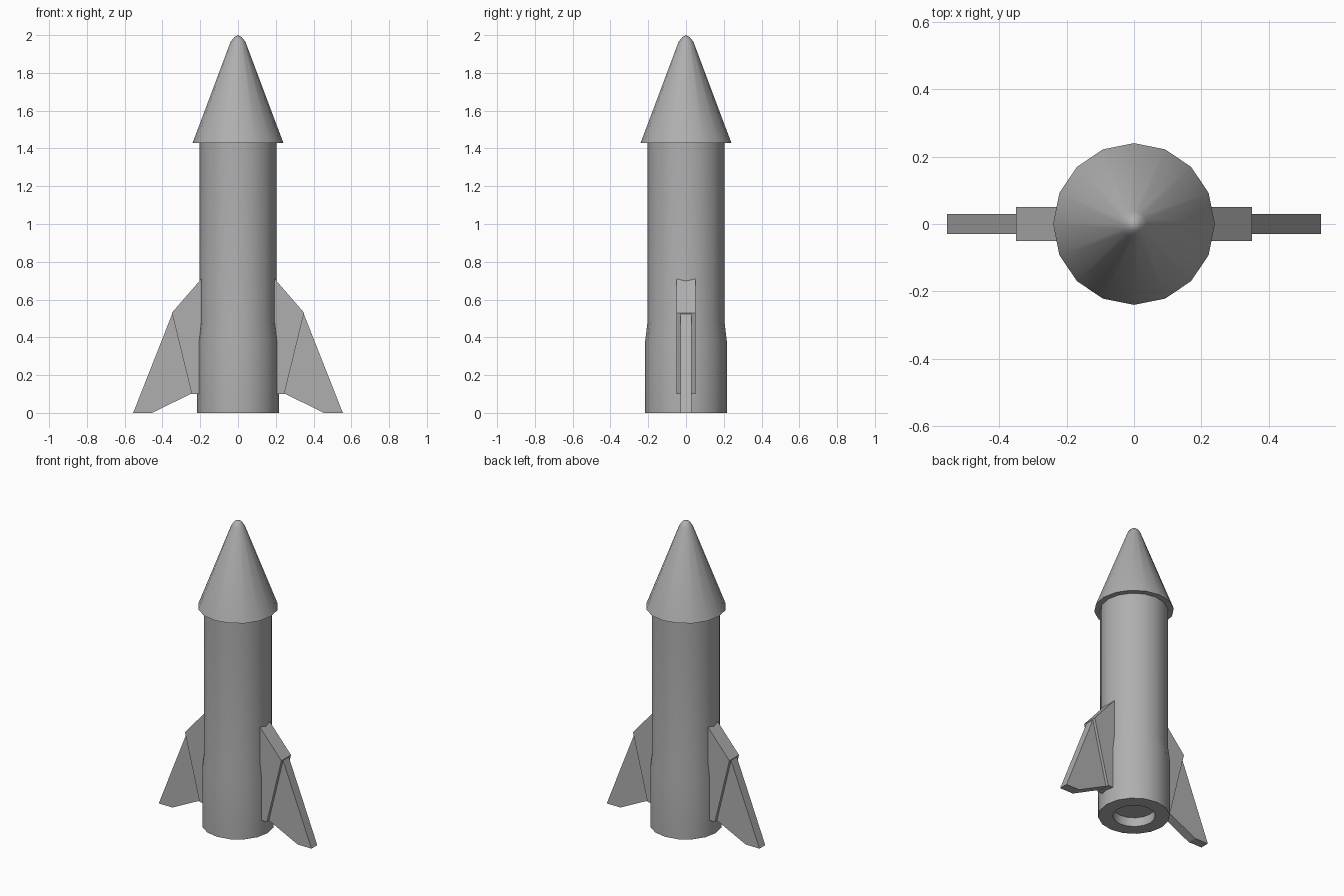
import bpy, bmesh, math

if "Cube" in bpy.data.objects:
    bpy.data.objects.remove(bpy.data.objects["Cube"])

SIDES = 16

grey = bpy.data.materials.new("dark_grey")
grey.diffuse_color = (0.43, 0.43, 0.43, 1)
grey.use_nodes = True
grey.node_tree.nodes["Principled BSDF"].inputs["Base Color"].default_value = grey.diffuse_color


def finish(name, bm, smooth):
    bmesh.ops.remove_doubles(bm, verts=bm.verts, dist=1e-5)
    bmesh.ops.recalc_face_normals(bm, faces=bm.faces)
    mesh = bpy.data.meshes.new(name)
    bm.to_mesh(mesh)
    bm.free()
    mesh.materials.append(grey)
    obj = bpy.data.objects.new(name, mesh)
    bpy.context.collection.objects.link(obj)
    if smooth:
        bpy.ops.object.select_all(action='DESELECT')
        obj.select_set(True)
        bpy.context.view_layer.objects.active = obj
        bpy.ops.object.shade_smooth_by_angle(angle=math.radians(24))
    return obj


def lathe(name, profile):
    """Revolve an (r, z) profile around the z axis."""
    bm = bmesh.new()
    verts = [bm.verts.new((r, 0, z)) for r, z in profile]
    edges = [bm.edges.new(pair) for pair in zip(verts, verts[1:])]
    bmesh.ops.spin(bm, geom=verts + edges, cent=(0, 0, 0), axis=(0, 0, 1),
                   angle=math.tau, steps=SIDES, use_merge=True)
    return finish(name, bm, True)


def plate(name, outline, half, side):
    """Extrude an (x, z) outline through y, on the given side."""
    bm = bmesh.new()
    face = bm.faces.new([bm.verts.new((side * x, -half, z)) for x, z in outline])
    ext = bmesh.ops.extrude_face_region(bm, geom=[face])["geom"]
    moved = [v for v in ext if isinstance(v, bmesh.types.BMVert)]
    bmesh.ops.translate(bm, verts=moved, vec=(0, 2 * half, 0))
    return finish(name, bm, False)


# Body tube with slightly flared base and recessed nozzle
lathe("body", [(0, 0.06), (0.128, 0.06), (0.128, 0), (0.216, 0),
               (0.216, 0.38), (0.204, 0.48), (0.204, 1.43)])

# Overhanging nose cone with faceted, blunted tip
lathe("nose_cone", [(0.204, 1.43), (0.24, 1.43), (0.039, 1.965),
                    (0.02, 1.989), (0, 2.0)])

# Two-part fins: thick root and thinner swept tip
root = [(0.185, 0.72), (0.35, 0.53), (0.245, 0.10), (0.185, 0.10)]
tip = [(0.348, 0.525), (0.555, 0), (0.455, 0), (0.245, 0.103)]
for label, side in (("right", 1), ("left", -1)):
    plate(label + "_fin_root", root, 0.05, side)
    plate(label + "_fin_tip", tip, 0.03, side)
